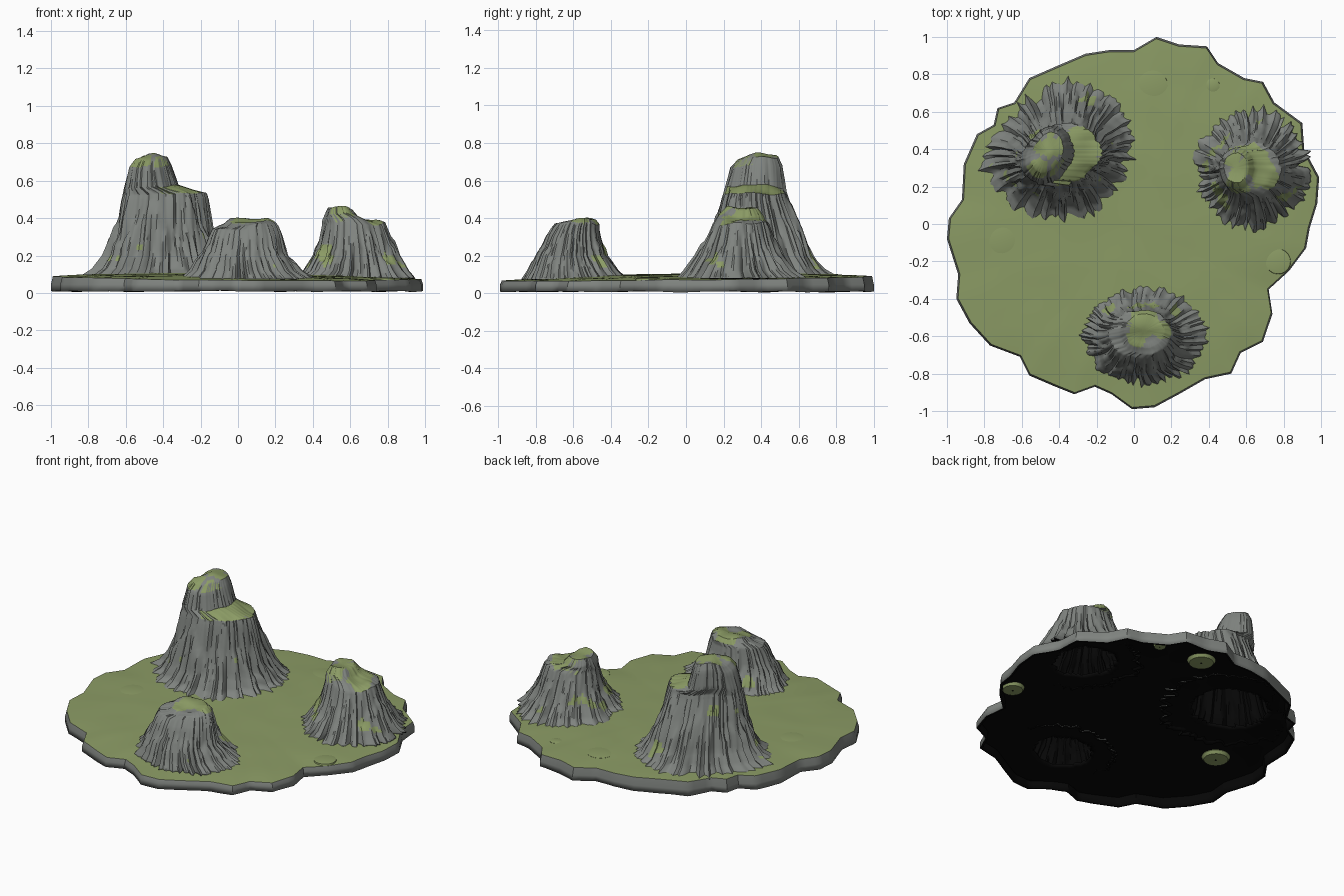
import bpy
import bmesh
import math
from mathutils import Vector, noise

old_cube = bpy.data.objects.get("Cube")
if old_cube:
    bpy.data.objects.remove(old_cube)


def make_material(name, color):
    mat = bpy.data.materials.new(name)
    mat.use_nodes = True
    mat.diffuse_color = color
    mat.node_tree.nodes["Principled BSDF"].inputs["Base Color"].default_value = color
    return mat


ROCK = make_material("grey rock", (0.215, 0.23, 0.215, 1))
MOSS = make_material("moss green", (0.26, 0.33, 0.13, 1))
BLACK = make_material("black lining", (0.002, 0.002, 0.002, 1))


def loft(name, rings, is_moss, lining=0, keep_face=None):
    """Skin a stack of closed rings, cap the last one and colour faces by rule."""
    bm = bmesh.new()
    loops = [[bm.verts.new(p) for p in ring] for ring in rings]
    count = len(loops[0])
    for low, high in zip(loops, loops[1:]):
        for i in range(count):
            j = (i + 1) % count
            bm.faces.new((low[i], low[j], high[j], high[i]))
    last = loops[-1]
    tip = bm.verts.new(sum((v.co for v in last), Vector((0, 0, 0))) / count)
    for i in range(count):
        bm.faces.new((last[i], last[(i + 1) % count], tip))
    bm.normal_update()
    if keep_face:
        unwanted = [f for f in bm.faces if not keep_face(f.calc_center_median())]
        bmesh.ops.delete(bm, geom=unwanted, context="FACES")
    for face in bm.faces:
        face.material_index = int(is_moss(face.calc_center_median(), face.normal))
    mesh = bpy.data.meshes.new(name)
    bm.to_mesh(mesh)
    bm.free()
    for mat in (ROCK, MOSS, BLACK):
        mesh.materials.append(mat)
    obj = bpy.data.objects.new(name, mesh)
    bpy.context.collection.objects.link(obj)
    bpy.ops.object.select_all(action="DESELECT")
    obj.select_set(True)
    bpy.context.view_layer.objects.active = obj
    bpy.ops.object.shade_smooth_by_angle(angle=math.radians(40))
    if lining:
        # Black inner shell
        shell = obj.modifiers.new("lining", "SOLIDIFY")
        shell.thickness = lining
        shell.offset = -1
        shell.material_offset = 2
        shell.material_offset_rim = 2


def smoothstep(low, high, value):
    t = min(1, max(0, (value - low) / (high - low)))
    return t * t * (3 - 2 * t)


# Hill sections: height, left, right, front, back
BIG_HILL = [
    (.085, -.84, .03, -.03, .82), (.13, -.77, -.04, .05, .75),
    (.2, -.72, -.08, .1, .69), (.35, -.67, -.13, .15, .62),
    (.5, -.63, -.16, .19, .55), (.53, -.62, -.17, .2, .54),
    (.57, -.61, -.32, .21, .53), (.68, -.58, -.36, .24, .51),
    (.72, -.55, -.38, .28, .49)]
SIDE_HILL = [
    (.08, .29, .95, -.04, .64), (.12, .35, .91, 0, .58),
    (.2, .4, .86, .06, .52), (.3, .43, .82, .11, .47),
    (.37, .45, .79, .14, .44), (.39, .45, .74, .16, .42),
    (.41, .46, .65, .18, .41), (.45, .48, .61, .22, .38)]
FRONT_HILL = [
    (.075, -.29, .4, -.87, -.31), (.12, -.24, .33, -.84, -.36),
    (.2, -.2, .27, -.8, -.42), (.3, -.16, .24, -.75, -.45),
    (.34, -.14, .22, -.72, -.46), (.365, -.08, .2, -.7, -.46),
    (.39, -.05, .16, -.66, -.48)]

SIDES = 144
STEPS = 5


def hill(name, sections, seed, dent, spots):
    """Fluted crag with vertical ribs, small ledges and moss spots (x, y, radius) on top."""
    base, top = sections[0][0], sections[-1][0]
    levels = []
    for low, high in zip(sections, sections[1:]):
        for s in range(STEPS):
            levels.append([a + (b - a) * s / STEPS for a, b in zip(low, high)])
    levels.append(sections[-1])
    z, left, right, front, back = sections[-1]
    cx, cy = (left + right) / 2, (front + back) / 2
    for k in (.75, .45, .2):
        levels.append((top + .012 * (1 - k), cx + (left - cx) * k, cx + (right - cx) * k,
                       cy + (front - cy) * k, cy + (back - cy) * k))
    rings = []
    for z, left, right, front, back in levels:
        h = min(1, (z - base) / (top - base))
        ring = []
        for i in range(SIDES):
            a = math.tau * i / SIDES
            c, s = math.cos(a), math.sin(a)
            around = Vector((c, s, 0))
            rib = abs(noise.noise(around * 7 + Vector((seed, 0, z * 1.5))))
            fine = noise.noise(around * 16 + Vector((0, seed, z * 3)))
            broad = noise.noise(around * 2.5 + Vector((seed, seed, z * 3)))
            depth = .18 * (1 - h) ** 1.5 + .07
            r = .92 + .1 * h + depth * (.22 - rib) + .4 * depth * fine + .05 * broad
            # Ledges at a different height on each side
            ledge = .4 + .45 * noise.noise(around * 3 + Vector((0, 0, seed)))
            r += .03 - .06 * smoothstep(ledge, ledge + .04, h)
            # Flattened flank, and a crest that runs along it
            r *= 1 - dent * (1 - h / 2) * max(0, math.cos(a - math.radians(135))) ** 4
            r *= 1 + dent * h * math.sin(2 * a) / 2
            x = (left + right) / 2 + (right - left) / 2 * r * c
            y = (front + back) / 2 + (back - front) / 2 * r * s
            lump = noise.noise(Vector((x * 9, y * 9, seed)))
            ring.append((x, y, z + .03 * lump * smoothstep(.5, .9, h)))
        rings.append(ring)

    def mossy(p, n):
        wobble = 1 + .5 * noise.noise(p * 14)
        if p.z > base + .6 * (top - base):
            return n.z > .5 and any(math.hypot(p.x - x, p.y - y) < r * wobble for x, y, r in spots)
        return p.z > .13 and n.z > .2 and noise.noise(p * 8 + Vector((seed, 0, 0))) > .42

    loft(name, rings, mossy, lining=.01)


hill("big_hill", BIG_HILL, 3.3, .24,
     [(-.51, .3, .06), (-.45, .42, .07), (-.27, .4, .13), (-.36, .28, .09)])
hill("side_hill", SIDE_HILL, 8.7, 0,
     [(.65, .32, .1), (.55, .23, .07), (.53, .36, .05), (.73, .23, .05)])
hill("front_hill", FRONT_HILL, 14.2, 0,
     [(.06, -.52, .08), (.15, -.56, .05), (.02, -.61, .05)])

# Scalloped shore, in hundredths, clockwise from the back
SHORE = [
    (12, 100), (24, 96), (39, 95), (45, 86), (59, 78), (69, 76), (75, 65), (90, 54),
    (91, 40), (99, 25), (98, 11), (94, -2), (92, -13), (83, -25), (72, -35), (74, -48),
    (69, -63), (57, -69), (52, -80), (38, -83), (24, -91), (11, -98), (-1, -99),
    (-12, -91), (-21, -87), (-32, -91), (-42, -87), (-56, -81), (-61, -71), (-77, -65),
    (-88, -53), (-95, -40), (-94, -27), (-100, -8), (-99, 3), (-92, 13), (-91, 32),
    (-84, 48), (-75, 53), (-73, 62), (-64, 65), (-56, 78), (-40, 85), (-26, 91),
    (-13, 93), (0, 93)]


def shore_line():
    points = [Vector(p) / 100 for p in reversed(SHORE)]
    return [p.lerp(q, k / 4) for p, q in zip(points, points[1:] + points[:1]) for k in range(4)]


def ground_height(x, y, t):
    swell = .004 * noise.noise(Vector((x * 4, y * 4, 0)))
    return .08 - .01 * x + .012 * y + .022 * (1 - t ** 3) + swell


def outside_hills(p):
    for sections in (BIG_HILL, SIDE_HILL, FRONT_HILL):
        z, left, right, front, back = sections[1]
        u = (2 * p.x - left - right) / (right - left)
        v = (2 * p.y - front - back) / (back - front)
        if u * u + v * v < .42:
            return False
    return True


# Ground: an open-bottomed shell with a rocky skirt and a mossy top
shore = shore_line()
ground_rings = [
    [(p.x, p.y, .008 + .006 * noise.noise(Vector((p.x * 6, p.y * 6, 5)))) for p in shore],
    [(p.x, p.y, .045) for p in shore]]
for k in range(32):
    t = 1 - k / 32
    ground_rings.append([(p.x * t * .99, p.y * t * .99, ground_height(p.x * t, p.y * t, t))
                         for p in shore])
loft("ground", ground_rings, lambda p, n: n.z > .6, .015, outside_hills)


# Low moss mounds set into the ground
def mound(name, x, y, radius):
    top = ground_height(x, y, math.hypot(x, y)) + .002
    rings = []
    for scale, z in ((.05, top - .04), (.85, top - .038), (1, top - .02), (.95, top - .004), (.6, top)):
        rings.append([(x + radius * scale * math.cos(math.tau * i / 20),
                       y + radius * scale * math.sin(math.tau * i / 20), z) for i in range(20)])
    loft(name, rings, lambda p, n: True)


for label, x, y, radius in (("left", -.7, -.08, .085), ("back", .1, .74, .085),
                            ("corner", .42, .74, .04), ("right", .77, -.2, .07)):
    mound("moss_mound_" + label, x, y, radius)
